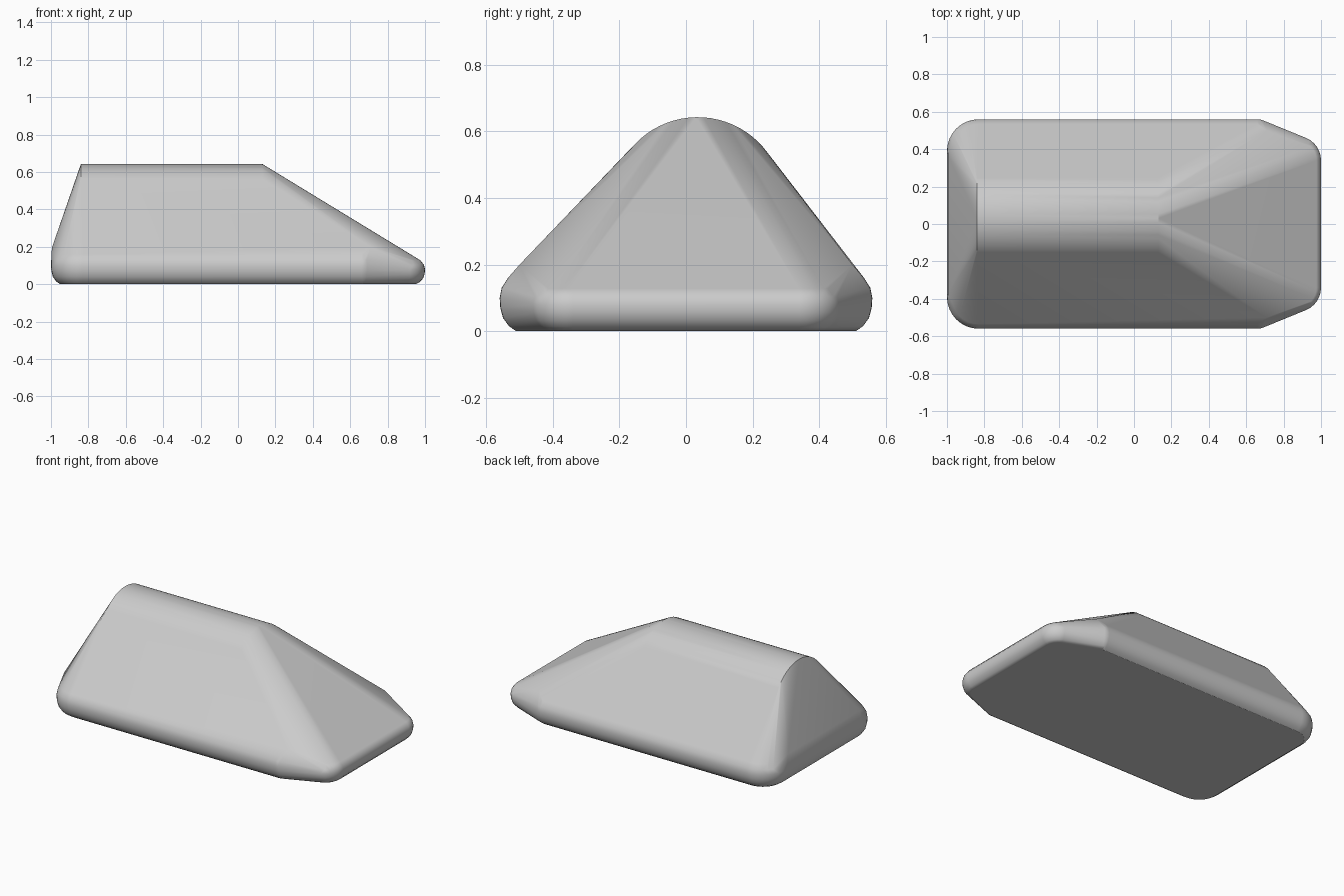
import bpy
import bmesh
import math

cube = bpy.data.objects.get("Cube")
if cube:
    bpy.data.objects.remove(cube, do_unlink=True)

# Material
grey = bpy.data.materials.new("plain_grey")
grey.use_nodes = True
colour = (0.6, 0.6, 0.6, 1)
grey.diffuse_color = colour
grey.node_tree.nodes["Principled BSDF"].inputs["Base Color"].default_value = colour


def arc(cx, cy, r, start, end, steps):
    """Points on an arc, each with its outward angle."""
    result = []
    for i in range(steps + 1):
        a = math.radians(start + (end - start) * i / steps)
        result.append((cx + r * math.cos(a), cy + r * math.sin(a), a))
    return result


# Half of the base outline: tapered nose, long side, rounded tail corner
outline = arc(0.87, 0.34, 0.13, 0, 67, 6)
outline += arc(0.66, 0.48, 0.08, 67, 90, 2)
outline += arc(-0.83, 0.39, 0.17, 90, 180, 8)

# Rounded base rim: height and inset of each level
levels = [(0, 0.05), (0.015, 0.028), (0.04, 0.01), (0.07, 0.002),
          (0.1, 0), (0.13, 0.006), (0.16, 0.025)]

points = []
for z, inset in levels:
    for x, y, a in outline:
        height = z * (0.8 if x > 0.8 else 1)
        px, py = x - inset * math.cos(a), y - inset * math.sin(a)
        points += [(px, py, height), (px, -py, height)]

# Upper corners where the end slopes meet the sides
for side in (-1, 1):
    points += [(0.71, side * 0.5, 0.2), (-0.995, side * 0.37, 0.195)]

# Rounded ridge between the two end slopes
for x in (-0.84, 0.13):
    points += [(x, y, z) for y, z, a in arc(0.035, 0.383, 0.26, 36, 136, 20)]

# Skin the rim and the ridge into one closed body
bm = bmesh.new()
for p in points:
    bm.verts.new(p)
hull = bmesh.ops.convex_hull(bm, input=bm.verts)
unused = {g for g in hull["geom_interior"] + hull["geom_unused"]
          if isinstance(g, bmesh.types.BMVert)}
bmesh.ops.delete(bm, geom=list(unused), context="VERTS")
bmesh.ops.dissolve_limit(bm, angle_limit=math.radians(0.5),
                         verts=bm.verts, edges=bm.edges)
bmesh.ops.recalc_face_normals(bm, faces=bm.faces)
mesh = bpy.data.meshes.new("wedge_body")
bm.to_mesh(mesh)
bm.free()
mesh.materials.append(grey)
body = bpy.data.objects.new("wedge_body", mesh)
bpy.context.collection.objects.link(body)

# Smooth shading with flat faces kept even
bpy.ops.object.select_all(action="DESELECT")
body.select_set(True)
bpy.context.view_layer.objects.active = body
bpy.ops.object.shade_smooth_by_angle(angle=math.radians(30))
weighted = body.modifiers.new("even_normals", "WEIGHTED_NORMAL")
weighted.keep_sharp = True
